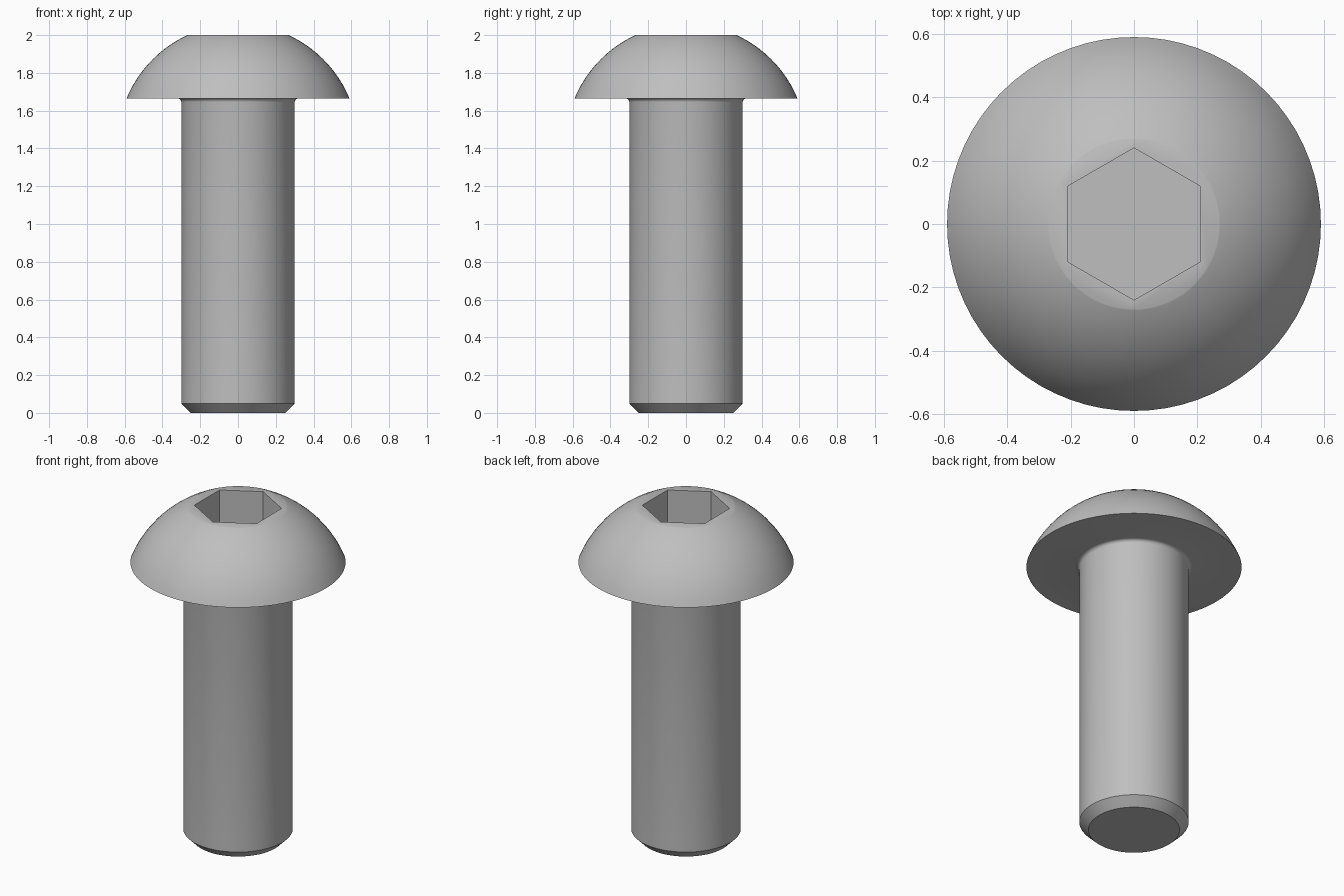
import bpy, bmesh
from math import sin, cos, tau, sqrt, pi

if "Cube" in bpy.data.objects:
    bpy.data.objects.remove(bpy.data.objects["Cube"], do_unlink=True)

SEGMENTS = 72
SIDES = 6
HEAD_Z, TOP_Z, FLOOR_Z = 1.665, 2.0, 1.785
DOME_CENTRE, DOME_RADIUS = 1.42, 0.639

steel = bpy.data.materials.new("steel grey")
steel.use_nodes = True
colour = (0.52, 0.52, 0.52, 1)
steel.diffuse_color = colour
steel.node_tree.nodes["Principled BSDF"].inputs["Base Color"].default_value = colour

bm = bmesh.new()


def ring(radius, z, count):
    """Circle of vertices whose first vertex lies on +y."""
    return [bm.verts.new((radius * sin(tau * i / count), radius * cos(tau * i / count), z))
            for i in range(count)]


def join(lower, upper):
    """Quads between two rings of equal size."""
    n = len(lower)
    for i in range(n):
        j = (i + 1) % n
        bm.faces.new((lower[i], lower[j], upper[j], upper[i]))


# Profile: chamfered tip, shank, small fillet under the head
profile = [(0.25, 0), (0.3, 0.05)]
fillet = 0.02
for k in range(5):
    a = pi / 2 * k / 4
    profile.append((0.3 + fillet * (1 - cos(a)), HEAD_Z - fillet * (1 - sin(a))))

# Profile: domed head
dome_steps = 14
for k in range(dome_steps + 1):
    z = HEAD_Z + (TOP_Z - HEAD_Z) * sin(pi / 2 * k / dome_steps)
    profile.append((sqrt(DOME_RADIUS ** 2 - (z - DOME_CENTRE) ** 2), z))

rings = [ring(r, z, SEGMENTS) for r, z in profile]
bm.faces.new(rings[0])
for lower, upper in zip(rings, rings[1:]):
    join(lower, upper)

# Flat top around the hexagonal socket
rim = rings[-1]
mouth = ring(0.24, TOP_Z, SIDES)
step = SEGMENTS // SIDES
for i in range(SIDES):
    arc = [rim[(i * step + k) % SEGMENTS] for k in range(step + 1)]
    bm.faces.new(arc + [mouth[(i + 1) % SIDES], mouth[i]])

# Socket walls and floor
floor = ring(0.24, FLOOR_Z, SIDES)
join(mouth, floor)
bm.faces.new(floor)
bmesh.ops.recalc_face_normals(bm, faces=bm.faces)

mesh = bpy.data.meshes.new("button_head_bolt")
bm.to_mesh(mesh)
bm.free()
mesh.materials.append(steel)
bolt = bpy.data.objects.new("button_head_bolt", mesh)
bpy.context.collection.objects.link(bolt)

# Smooth dome and shank, crisp edges elsewhere
bpy.ops.object.select_all(action="DESELECT")
bolt.select_set(True)
bpy.context.view_layer.objects.active = bolt
bpy.ops.object.shade_smooth_by_angle(angle=pi / 6)
